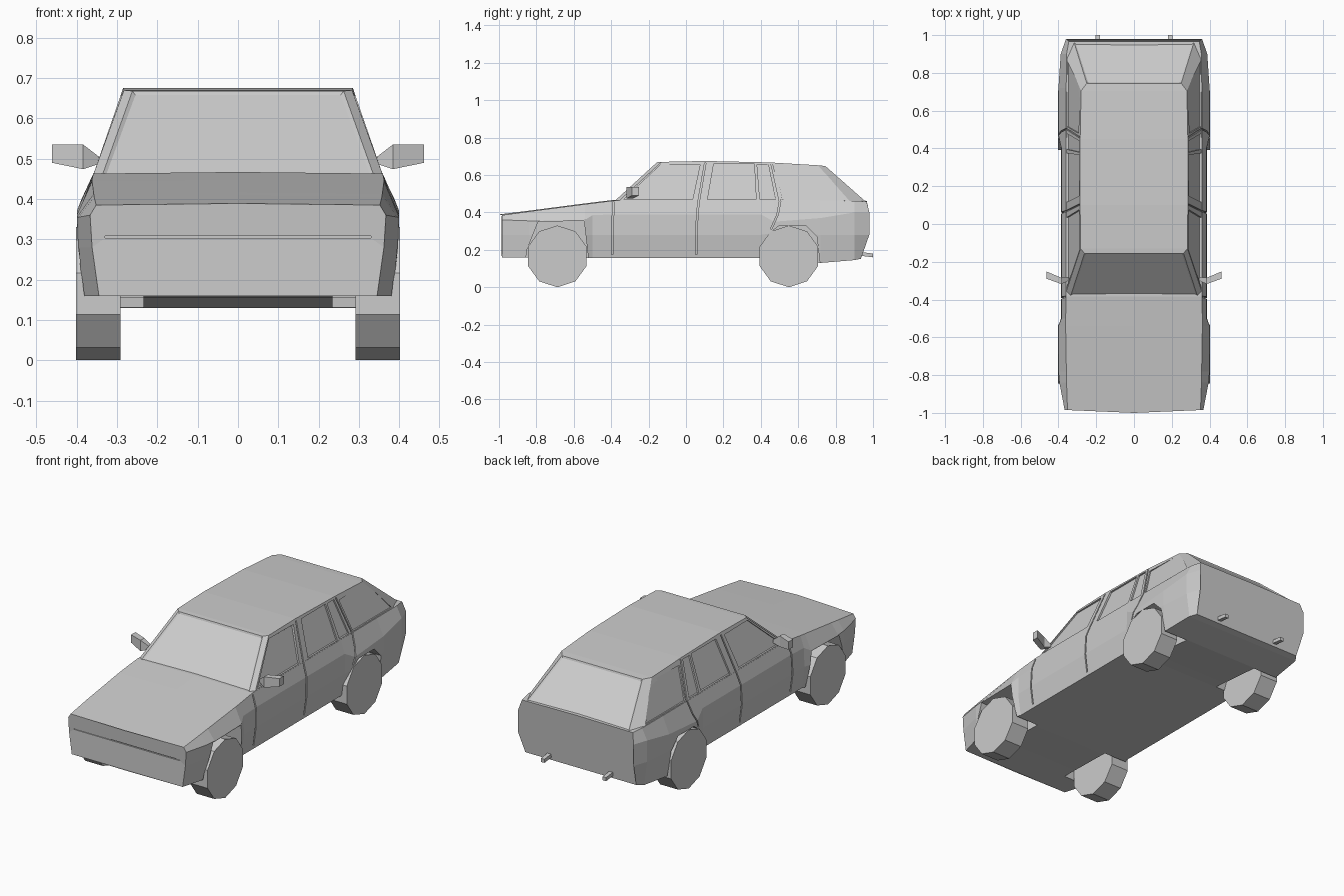
import bpy, bmesh, math

if "Cube" in bpy.data.objects:
    bpy.data.objects.remove(bpy.data.objects["Cube"])


def loft(name, rings, bm=None):
    """Skin a list of equal-length closed rings and cap both ends."""
    own = bm is None
    bm = bmesh.new() if own else bm
    vs = [[bm.verts.new(p) for p in r] for r in rings]
    n = len(rings[0])
    for a, b in zip(vs, vs[1:]):
        for i in range(n):
            bm.faces.new((a[i], a[(i + 1) % n], b[(i + 1) % n], b[i]))
    bm.faces.new(vs[0])
    bm.faces.new(vs[-1])
    return finish(name, bm) if own else None


def finish(name, bm):
    bmesh.ops.recalc_face_normals(bm, faces=bm.faces[:])
    me = bpy.data.meshes.new(name)
    bm.to_mesh(me)
    bm.free()
    ob = bpy.data.objects.new(name, me)
    bpy.context.collection.objects.link(ob)
    return ob


def cut(ob, cutter):
    cutter.hide_render = True
    mod = ob.modifiers.new("cut", 'BOOLEAN')
    mod.operation = 'DIFFERENCE'
    mod.solver = 'EXACT'
    mod.object = cutter
    bpy.context.view_layer.objects.active = ob
    bpy.ops.object.modifier_apply(modifier=mod.name)


# Lower body: stations along y, section points from sill to hood edge
stations = [
    (-.985, (.345, .16), (.362, .28), (.367, .36), (.352, .385)),
    (-.84, (.385, .16), (.395, .28), (.395, .355), (.357, .405)),
    (-.78, (.385, .16), (.40, .28), (.40, .355), (.358, .413)),
    (-.54, (.385, .155), (.40, .28), (.40, .36), (.362, .444)),
    (-.50, (.37, .155), (.387, .28), (.384, .385), (.362, .449)),
    (-.385, (.37, .155), (.387, .28), (.384, .39), (.359, .463)),
    (.40, (.37, .155), (.387, .28), (.384, .39), (.359, .463)),
    (.47, (.385, .15), (.40, .29), (.40, .35), (.359, .463)),
    (.72, (.385, .13), (.40, .28), (.40, .37), (.359, .463)),
    (.90, (.37, .145), (.388, .28), (.388, .40), (.357, .462)),
    (.98, (.345, .152), (.36, .28), (.36, .40), (.345, .458)),
]
rings = []
for y, *sec in stations:
    ys = [y] * 4
    yc = y
    if y == .98:
        ys = [.935, .98, .98, .966]
    if y == -.985:
        yc = -1.0
    half = [(x, yy, z) for (x, z), yy in zip(sec, ys)]
    left = [(-x, yy, z) for x, yy, z in reversed(half)]
    low = (0, ys[0] if y > 0 else yc + .01, sec[0][1])
    top = (0, ys[3] if y > 0 else yc, sec[3][1] + .004)
    rings.append([low] + half + [top] + left)
body = loft("lower_body", rings)

# Cabin: belt outline and roof outline, mirrored, with recessed screens
base = [(.338, -.388, .455), (.361, -.365, .455), (.361, .1, .455),
        (.361, .45, .455), (.358, .88, .455), (.318, .964, .455)]
roof = [(.262, -.155, .668), (.283, -.13, .67), (.285, .1, .675),
        (.285, .45, .667), (.28, .705, .652), (.25, .745, .648)]
bm = bmesh.new()
V = {(k, s): [bm.verts.new((s * x, y, z)) for x, y, z in pts]
     for k, pts in (("b", base), ("r", roof)) for s in (1, -1)}
for i in range(5):
    for s in (1, -1):
        b, r = V["b", s], V["r", s]
        bm.faces.new((b[i], b[i + 1], r[i + 1], r[i]))
    for k in "br":
        p, q = V[k, 1], V[k, -1]
        bm.faces.new((p[i], p[i + 1], q[i + 1], q[i]))
screens = [bm.faces.new((V["b", 1][i], V["r", 1][i], V["r", -1][i], V["b", -1][i]))
           for i in (0, 5)]
bmesh.ops.recalc_face_normals(bm, faces=bm.faces[:])
bmesh.ops.inset_individual(bm, faces=screens, thickness=.012, depth=-.005)
cabin = finish("cabin", bm)

# Side glass recesses and door seams, given as levels (z, rear-left y, right y)
KNOTS = [(.13, .367), (.28, .387), (.39, .384), (.46, .36), (.67, .285)]


def side_x(z):
    for (z0, x0), (z1, x1) in zip(KNOTS, KNOTS[1:]):
        if z <= z1:
            return x0 + (x1 - x0) * (z - z0) / (z1 - z0)
    return KNOTS[-1][1]


def seam(*pts):
    return [(z, y - .004, y + .004) for y, z in pts]


windows = [
    [(.468, -.335, .035), (.655, -.135, .075)],
    [(.468, .115, .375), (.658, .148, .365)],
    [(.468, .395, .478), (.655, .38, .44)],
    [(.468, .515, .86), (.638, .48, .725)],
]
seams = [
    seam((-.395, .175), (-.395, .28), (-.39, .39), (-.385, .455)),
    seam((.055, .175), (.056, .28), (.06, .39), (.068, .46), (.103, .664)),
    seam((.455, .31), (.49, .39), (.503, .46), (.458, .66)),
]
bm = bmesh.new()
for levels in windows + seams:
    for s in (1, -1):
        loft("", [[(s * (side_x(z) - .01), a, z), (s * (side_x(z) - .01), b, z),
                   (s * (side_x(z) + .06), b, z), (s * (side_x(z) + .06), a, z)]
                  for z, a, b in levels], bm)
# Grille slot
loft("", [[(x, -1.1, .303), (x, -.98, .303), (x, -.98, .308), (x, -1.1, .308)]
          for x in (-.33, .33)], bm)
trim_cutter = finish("trim_cutter", bm)

# Wheel wells
wells = [[(-.87, .05), (-.85, .2), (-.79, .35), (-.545, .355), (-.51, .05)],
         [(.36, .05), (.46, .30), (.50, .33), (.64, .33), (.70, .27), (.725, .05)]]
bm = bmesh.new()
for poly in wells:
    for s in (1, -1):
        loft("", [[(s * x, y, z) for y, z in poly] for x in (.235, .5)], bm)
well_cutter = finish("well_cutter", bm)

cut(body, trim_cutter)
cut(cabin, trim_cutter)
cut(body, well_cutter)
for c in (trim_cutter, well_cutter):
    bpy.data.objects.remove(c)

for s, side in ((1, "right"), (-1, "left")):
    # Ten-sided wheels
    for cy, end in ((-.688, "front"), (.55, "rear")):
        loft(f"{end}_{side}_wheel",
             [[(s * x, cy + .165 * math.sin(k * math.pi / 5),
                .165 + .165 * math.cos(k * math.pi / 5)) for k in range(10)]
              for x in (.292, .402)])
    # Door mirrors: stalk, inner end, outer end
    sections = [(.345, -.30, -.28, .487, .505), (.384, -.318, -.285, .474, .535),
                (.462, -.29, -.252, .49, .535)]
    loft(f"{side}_door_mirror",
         [[(s * x, a, lo), (s * x, b, lo), (s * x, b, hi), (s * x, a, hi)]
          for x, a, b, lo, hi in sections])
    # Tail pipes
    loft(f"{side}_tail_pipe",
         [[(s * .192 + dx, y, z + dz) for dx, dz in
           ((-.011, -.01), (.011, -.01), (.011, .01), (-.011, .01))]
          for y, z in ((.92, .18), (1.0, .17))])
